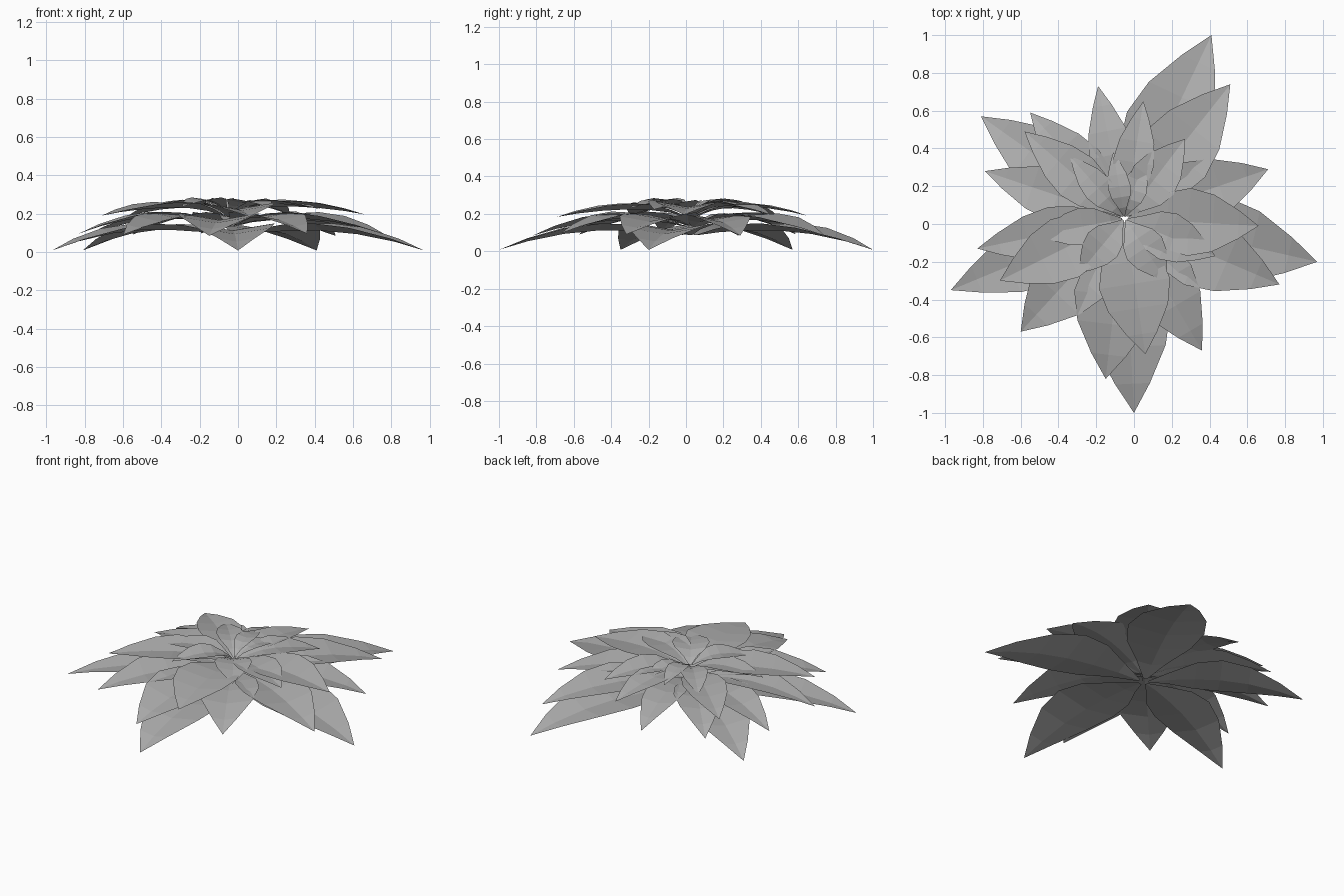
import bpy
from math import hypot

if "Cube" in bpy.data.objects:
    bpy.data.objects.remove(bpy.data.objects["Cube"])

CENTRE = (-0.05, 0.03)
# outline: (fraction of length, fraction of half width)
OUTLINE = [(.03, .05), (.16, .38), (.32, .84), (.48, 1), (.66, .84), (.85, .42), (1, 0)]

grey = bpy.data.materials.new("leaf_grey")
grey.diffuse_color = (.42, .42, .42, 1)
grey.use_nodes = True
grey.node_tree.nodes["Principled BSDF"].inputs["Base Color"].default_value = grey.diffuse_color


def height(t, base, peak, tip):
    # arch rising from the stem to a peak, then drooping to the tip
    p = 0.45
    if t < p:
        return peak + (base - peak) * ((p - t) / p) ** 2
    return peak + (tip - peak) * ((t - p) / (1 - p)) ** 1.8


def leaf(name, x, y, half, base, peak, tip):
    dx, dy = x - CENTRE[0], y - CENTRE[1]
    length = hypot(dx, dy)
    nx, ny = -dy / length, dx / length
    verts, faces = [], []
    for t, w in OUTLINE[:-1]:
        z = height(t, base, peak, tip)
        for s in (-1, -.5, 0, .5, 1):
            o = s * w * half
            # edges fold up from the midrib
            verts.append((CENTRE[0] + dx * t + nx * o, CENTRE[1] + dy * t + ny * o,
                          z + .17 * half * w * (abs(s) - .6)))
    rows = len(OUTLINE) - 1
    for r in range(rows - 1):
        for c in range(4):
            a = r * 5 + c
            faces.append((a + 5, a + 6, a + 1, a))
    verts.append((x, y, tip))
    for c in range(4):
        a = (rows - 1) * 5 + c
        faces.append((len(verts) - 1, a + 1, a))
    mesh = bpy.data.meshes.new(name)
    mesh.from_pydata(verts, [], faces)
    mesh.materials.append(grey)
    bpy.context.collection.objects.link(bpy.data.objects.new(name, mesh))


# tiers: name, (base z, peak z, tip z), leaves as (tip x, tip y, half width)
TIERS = [
    ("outer_leaf", (.08, .135, .008), [
        (.41, 1.0, .23), (.97, -.20, .23), (0, -1.0, .22), (-.97, -.35, .18), (-.81, .57, .18)]),
    ("middle_leaf", (.13, .195, .09), [
        (.51, .74, .20), (.77, -.32, .20), (.36, -.67, .18), (-.15, -.82, .22), (-.60, -.57, .20),
        (-.83, -.13, .14), (-.79, .28, .14), (-.55, .59, .14), (-.19, .73, .12), (.71, .29, .18)]),
    ("upper_leaf", (.18, .25, .19), [
        (.06, -.69, .19), (-.71, -.30, .17), (.66, -.01, .18), (-.58, .49, .13),
        (.05, .65, .11), (.27, .45, .13)]),
    ("inner_leaf", (.20, .272, .23), [
        (.43, -.17, .13), (.17, -.30, .11), (-.29, -.26, .10), (-.51, -.06, .10),
        (-.34, .36, .08), (-.11, .38, .06), (.05, .34, .07)]),
]
for tier, (base, peak, tip), leaves in TIERS:
    for i, (x, y, half) in enumerate(leaves):
        # small height offset so neighbouring leaves overlap without touching
        lift = .006 * (i % 3 - 1) if tier != "outer_leaf" else 0
        leaf(f"{tier}_{i + 1}", x, y, half, base + lift, peak + lift, tip + lift)
